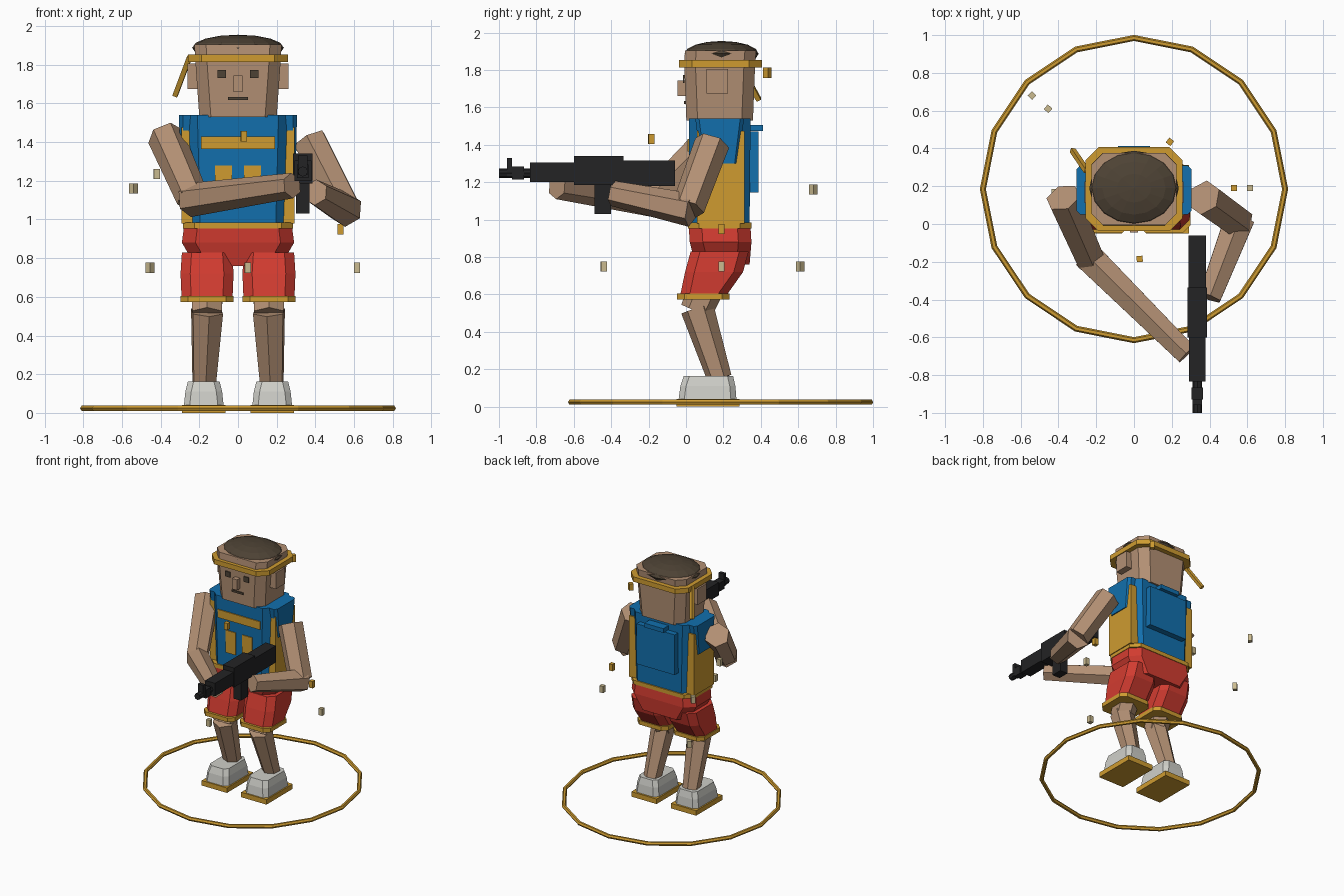
import bpy, bmesh, math
from mathutils import Vector

cube = bpy.data.objects.get("Cube")
if cube:
    bpy.data.objects.remove(cube, do_unlink=True)


def material(name, rgb):
    m = bpy.data.materials.new(name)
    m.use_nodes = True
    m.diffuse_color = (*rgb, 1)
    m.node_tree.nodes["Principled BSDF"].inputs["Base Color"].default_value = (*rgb, 1)
    return m


SKIN = material("skin", (0.45, 0.28, 0.175))
BLUE = material("vest_blue", (0.006, 0.16, 0.42))
RED = material("shorts_red", (0.65, 0.045, 0.03))
GOLD = material("trim_gold", (0.62, 0.33, 0.03))
WHITE = material("shoe_white", (0.62, 0.62, 0.58))
BLACK = material("gun_black", (0.017, 0.017, 0.018))
HAIR = material("hair_brown", (0.075, 0.055, 0.035))
PALE = material("pale_gold", (0.6, 0.5, 0.28))
MID = 0.185   # body centre line in y


def finish(name, bm, mat):
    bmesh.ops.recalc_face_normals(bm, faces=bm.faces)
    me = bpy.data.meshes.new(name)
    bm.to_mesh(me)
    bm.free()
    me.materials.append(mat)
    ob = bpy.data.objects.new(name, me)
    bpy.context.collection.objects.link(ob)
    return ob


def box(name, mat, x, y, z):
    """Box from (low, high) ranges."""
    bm = bmesh.new()
    bmesh.ops.create_cube(bm, size=1)
    for v in bm.verts:
        v.co = [r[0] + (c + 0.5) * (r[1] - r[0]) for c, r in zip(v.co, (x, y, z))]
    return finish(name, bm, mat)


def loft(name, mat, rings, cut):
    """Stacked chamfered rectangles: (z, centre x, centre y, half x, half y)."""
    bm = bmesh.new()
    loops = []
    for z, cx, cy, hx, hy in rings:
        pts = [(hx, cut - hy), (hx, hy - cut), (hx - cut, hy), (cut - hx, hy),
               (-hx, hy - cut), (-hx, cut - hy), (cut - hx, -hy), (hx - cut, -hy)]
        loops.append([bm.verts.new((cx + a, cy + b, z)) for a, b in pts])
    for a, b in zip(loops, loops[1:]):
        for i in range(8):
            j = (i + 1) % 8
            bm.faces.new((a[i], a[j], b[j], b[i]))
    bm.faces.new(loops[0])
    bm.faces.new(loops[-1])
    return finish(name, bm, mat)


def limb(name, mat, a, b, r1, r2, sides=6):
    """Tapered prism between two points."""
    a, b = Vector(a), Vector(b)
    bm = bmesh.new()
    bmesh.ops.create_cone(bm, cap_ends=True, segments=sides, radius1=r1, radius2=r2,
                          depth=(b - a).length)
    ob = finish(name, bm, mat)
    ob.location = (a + b) / 2
    ob.rotation_euler = (b - a).to_track_quat('Z', 'Y').to_euler()
    return ob


# Ground ring
bm = bmesh.new()
N, M = 16, 6
grid = []
for i in range(N):
    t = math.tau * i / N
    row = []
    for k in range(M):
        p = math.tau * k / M
        r = 0.8 + 0.016 * math.cos(p)
        row.append(bm.verts.new((r * math.cos(t), MID + r * math.sin(t),
                                 0.024 + 0.016 * math.sin(p))))
    grid.append(row)
for i in range(N):
    for k in range(M):
        n, q = (i + 1) % N, (k + 1) % M
        bm.faces.new((grid[i][k], grid[n][k], grid[n][q], grid[i][q]))
finish("ground_ring", bm, GOLD)

# Head, headband and hair
loft("head", SKIN, [(1.53, 0, 0.18, 0.2, 0.178), (1.84, 0, 0.18, 0.222, 0.19),
                    (1.905, 0, MID, 0.225, 0.19)], 0.06)
loft("headband", GOLD, [(1.813, 0, MID, 0.258, 0.222), (1.853, 0, MID, 0.258, 0.222)], 0.07)
limb("headband_tail", GOLD, (-0.25, 0.28, 1.84), (-0.325, 0.39, 1.64), 0.018, 0.018, 4)
bm = bmesh.new()
bmesh.ops.create_uvsphere(bm, u_segments=16, v_segments=8, radius=1)
for v in bm.verts:
    v.co = (v.co.x * 0.237, v.co.y * 0.198 + 0.19, v.co.z * 0.068 + 1.887)
finish("hair", bm, HAIR)

# Face
box("nose", SKIN, (-0.022, 0.022), (-0.045, 0.02), (1.66, 1.745))
box("mouth", HAIR, (-0.052, 0.052), (-0.01, -0.001), (1.617, 1.633))

# Torso, belt and pelvis
loft("vest", BLUE, [(0.975, 0, 0.18, 0.27, 0.16), (1.54, 0, 0.18, 0.285, 0.165)], 0.075)
box("chest_stripe", GOLD, (-0.19, 0.19), (0.008, 0.02), (1.365, 1.43))
box("back_panel", BLUE, (-0.17, 0.17), (0.33, 0.388), (1.145, 1.47))
box("back_loop", BLUE, (-0.085, 0.085), (0.33, 0.412), (1.473, 1.507))
loft("belt", GOLD, [(0.953, 0, 0.18, 0.285, 0.17), (0.985, 0, 0.18, 0.285, 0.17)], 0.06)
loft("shorts_top", RED, [(0.76, 0, 0.195, 0.22, 0.145), (0.88, 0, MID, 0.29, 0.165),
                         (0.957, 0, 0.18, 0.28, 0.165)], 0.07)

# Mirrored parts
for s, side in ((1, "left"), (-1, "right")):
    def part(n):
        return side + "_" + n

    def span(a, b):
        return sorted((s * a, s * b))

    box(part("eye"), HAIR, span(0.062, 0.105), (-0.016, -0.007), (1.73, 1.772))
    box(part("ear"), SKIN, span(0.2, 0.262), (0.11, 0.225), (1.675, 1.805))
    box(part("chest_bar"), GOLD, span(0.03, 0.118), (0.01, 0.02), (1.1, 1.28))
    box(part("side_panel"), GOLD, span(0.2, 0.292), (0.06, 0.312), (0.98, 1.475))
    loft(part("shoulder"), BLUE, [(1.3, s * 0.25, 0.18, 0.05, 0.1),
                                  (1.54, s * 0.25, 0.18, 0.055, 0.13)], 0.02)
    # Legs
    x = s * 0.16
    loft(part("shorts_leg"), RED, [(0.6, x, 0.095, 0.132, 0.125),
                                   (0.72, x, 0.15, 0.137, 0.155),
                                   (0.83, x, 0.18, 0.13, 0.155)], 0.05)
    loft(part("shorts_hem"), GOLD, [(0.572, x, 0.092, 0.138, 0.14),
                                    (0.605, x, 0.092, 0.138, 0.14)], 0.04)
    limb(part("thigh"), SKIN, (x, 0.19, 0.82), (x, 0.055, 0.51), 0.1, 0.088)
    limb(part("shin"), SKIN, (x, 0.06, 0.525), (s * 0.175, 0.18, 0.15), 0.09, 0.066)
    # Shoes
    f = s * 0.177
    loft(part("shoe"), WHITE, [(0.035, f, 0.115, 0.103, 0.155),
                               (0.11, f, 0.117, 0.095, 0.147),
                               (0.163, f, 0.12, 0.082, 0.132)], 0.03)
    box(part("sole"), GOLD, (f - 0.113, f + 0.113), (-0.05, 0.285), (0, 0.04))

# Arms
elbow = (-0.235, -0.18, 1.11)
limb("right_upper_arm", SKIN, (-0.375, 0.14, 1.43), elbow, 0.095, 0.085)
limb("right_forearm", SKIN, (-0.25, -0.165, 1.1), (0.28, -0.69, 1.175), 0.088, 0.066)
elbow = (0.55, 0.01, 1.06)
limb("left_upper_arm", SKIN, (0.37, 0.14, 1.41), elbow, 0.095, 0.09)
limb("left_forearm", SKIN, (0.56, 0.03, 1.05), (0.4, -0.39, 1.14), 0.09, 0.068)

# Gun, all centred on one line in x
G = 0.335
for name, half, y, z in (
        ("gun_stock", 0.047, (-0.345, -0.06), (1.18, 1.315)),
        ("gun_receiver", 0.051, (-0.6, -0.335), (1.185, 1.34)),
        ("gun_handguard", 0.044, (-0.835, -0.6), (1.2, 1.305)),
        ("gun_magazine", 0.034, (-0.49, -0.4), (1.03, 1.19)),
        ("gun_sight", 0.024, (-0.957, -0.93), (1.23, 1.33)),
        ("gun_barrel_block", 0.03, (-0.93, -0.865), (1.215, 1.283))):
    box(name, BLACK, (G - half, G + half), y, z)
limb("gun_barrel", BLACK, (G, -0.8, 1.248), (G, -1, 1.248), 0.026, 0.026, 8)

# Floating sparks, turned to face the body
sparks = [(PALE, -0.54, 0.68, 1.16), (PALE, -0.455, 0.61, 0.75), (PALE, 0.615, 0.19, 0.75),
          (PALE, 0.05, -0.44, 0.75), (PALE, -0.42, 0.17, 1.235), (GOLD, 0.53, 0.19, 0.95),
          (GOLD, 0.19, 0.435, 1.785), (GOLD, 0.03, -0.185, 1.43)]
for i, (mat, x, y, z) in enumerate(sparks):
    ob = box("spark_%d" % (i + 1), mat, (-0.016, 0.016), (-0.016, 0.016), (-0.027, 0.027))
    ob.location = (x, y, z)
    ob.rotation_euler.z = math.atan2(y - MID, x)
